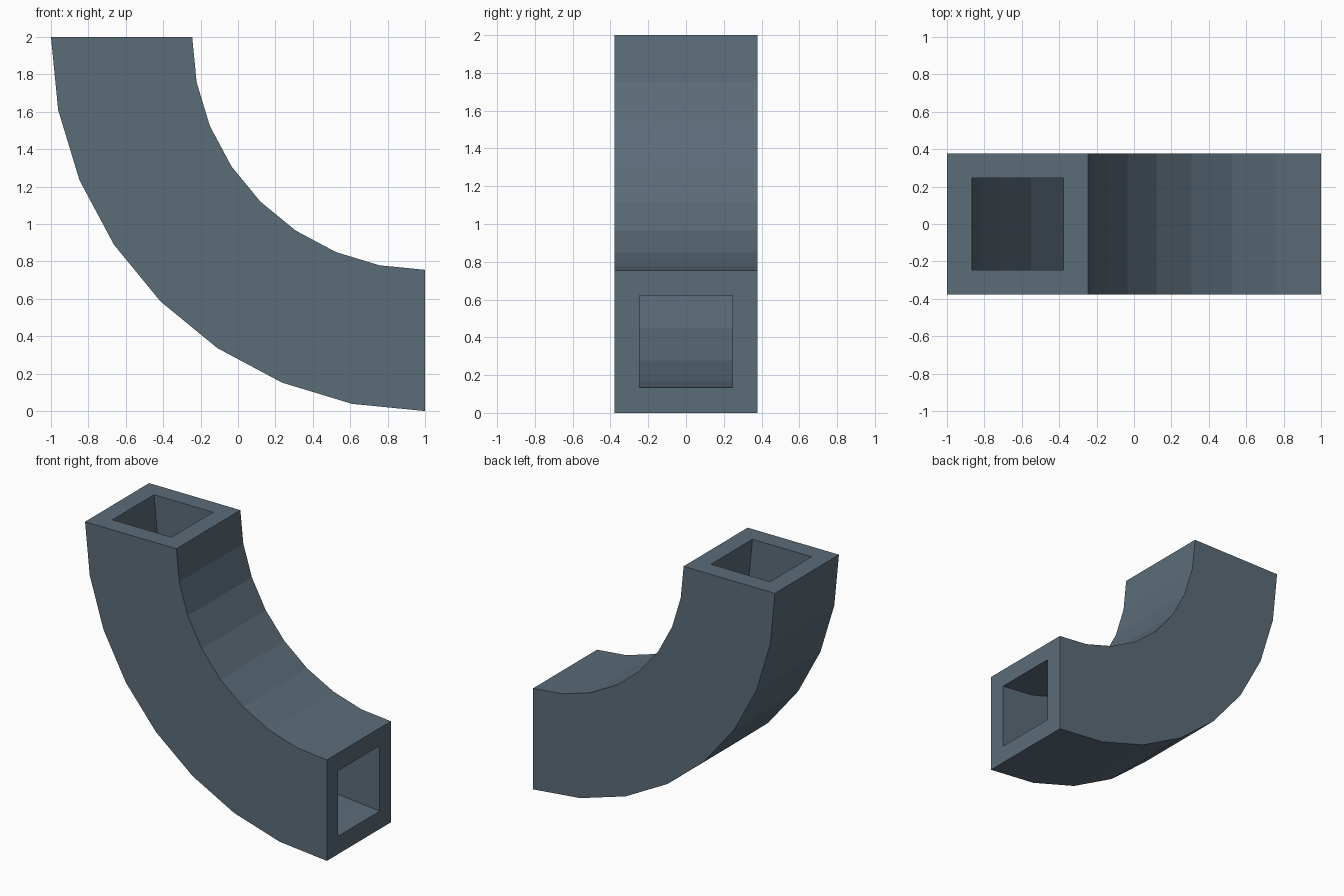
import bpy, bmesh, math

if "Cube" in bpy.data.objects:
    bpy.data.objects.remove(bpy.data.objects["Cube"])

SEGMENTS = 8
CENTRE_X, CENTRE_Z = 1.0, 2.0


def ring(bm, r_out, r_in, half_width, angle):
    """Rectangular cross-section placed at an angle around the bend centre."""
    section = [(r_out, -half_width), (r_out, half_width),
               (r_in, half_width), (r_in, -half_width)]
    return [bm.verts.new((CENTRE_X - r * math.cos(angle), y,
                          CENTRE_Z - r * math.sin(angle))) for r, y in section]


def bridge(bm, a, b):
    """Join two four-point loops with quads."""
    for i in range(4):
        j = (i + 1) % 4
        bm.faces.new((a[i], a[j], b[j], b[i]))


# Square duct elbow: outer skin, inner bore and end rims
bm = bmesh.new()
angles = [math.pi / 2 * i / SEGMENTS for i in range(SEGMENTS + 1)]
outer = [ring(bm, 2.0, 1.245, 0.378, a) for a in angles]
bore = [ring(bm, 1.866, 1.378, 0.245, a) for a in angles]
for k in range(SEGMENTS):
    bridge(bm, outer[k], outer[k + 1])
    bridge(bm, bore[k + 1], bore[k])
for end in (0, -1):
    bridge(bm, outer[end], bore[end])
bmesh.ops.recalc_face_normals(bm, faces=bm.faces)

mesh = bpy.data.meshes.new("duct_elbow")
bm.to_mesh(mesh)
bm.free()

# Single slate colour
slate = bpy.data.materials.new("slate_grey")
slate.diffuse_color = (0.105, 0.15, 0.19, 1)
slate.use_nodes = True
slate.node_tree.nodes["Principled BSDF"].inputs["Base Color"].default_value = slate.diffuse_color
mesh.materials.append(slate)

elbow = bpy.data.objects.new("duct_elbow", mesh)
bpy.context.collection.objects.link(elbow)
